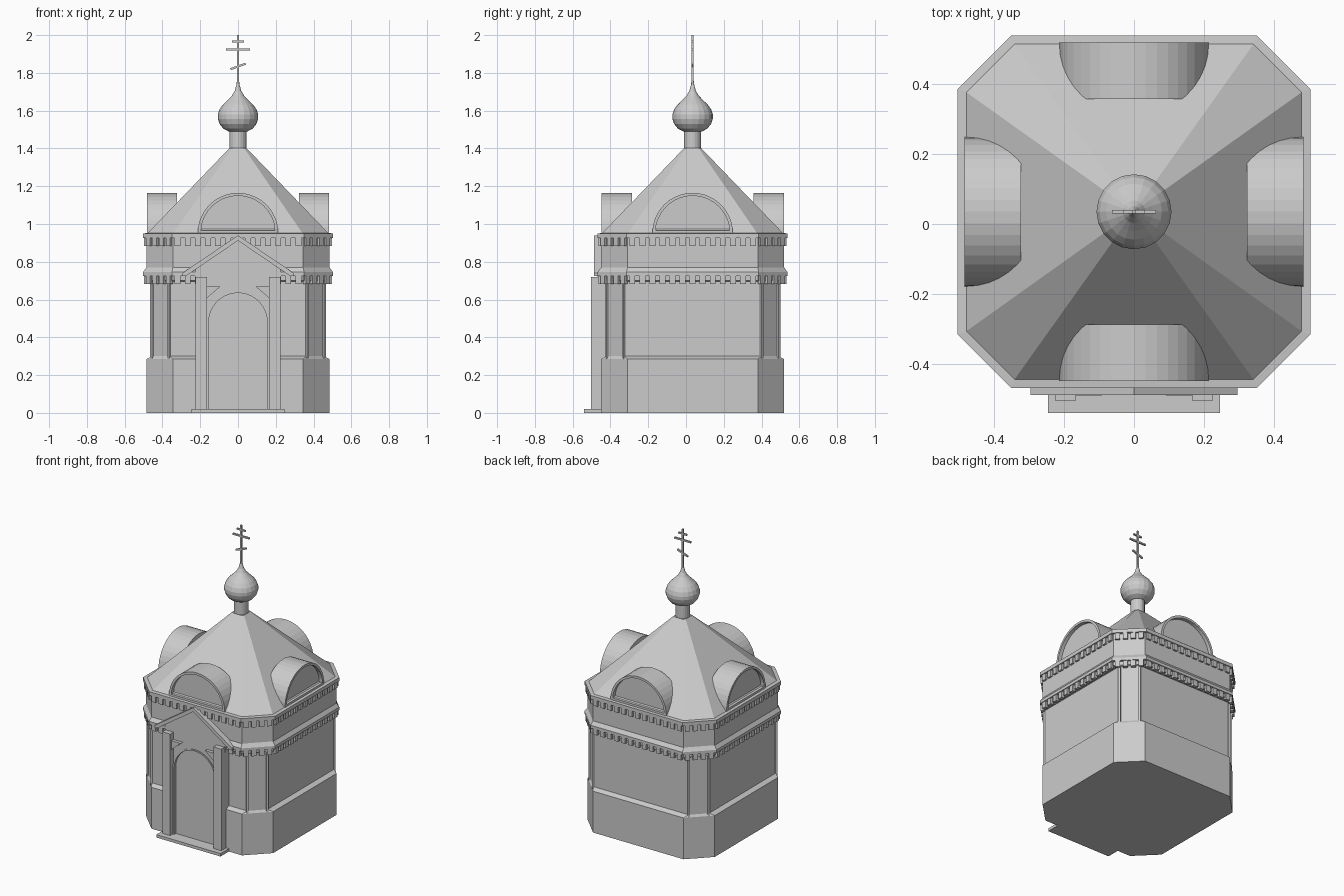
import bpy, bmesh, math
from mathutils import Matrix, Vector

if "Cube" in bpy.data.objects:
    bpy.data.objects.remove(bpy.data.objects["Cube"])

CY = 0.035  # centre of the building in y (the porch pushes it back)
stone = bpy.data.materials.new("grey stone")
stone.diffuse_color = (0.6, 0.6, 0.6, 1)
stone.use_nodes = True
stone.node_tree.nodes["Principled BSDF"].inputs["Base Color"].default_value = stone.diffuse_color


def finish(name, bm):
    bmesh.ops.recalc_face_normals(bm, faces=bm.faces)
    me = bpy.data.meshes.new(name)
    bm.to_mesh(me)
    bm.free()
    me.materials.append(stone)
    ob = bpy.data.objects.new(name, me)
    bpy.context.collection.objects.link(ob)
    return ob


def loft(name, rings):
    """Closed solid through rings of points."""
    bm = bmesh.new()
    vs = [[bm.verts.new(p) for p in r] for r in rings]
    n = len(vs[0])
    for lo, hi in zip(vs, vs[1:]):
        for i in range(n):
            j = (i + 1) % n
            bm.faces.new((lo[i], lo[j], hi[j], hi[i]))
    bm.faces.new(vs[0])
    bm.faces.new(vs[-1])
    return finish(name, bm)


def octagon(a, b, z):
    """Chamfered square: a = half width, b = half length of the flat side."""
    pts = [(b, -a), (a, -b), (a, b), (b, a), (-b, a), (-a, b), (-a, -b), (-b, -a)]
    return [(x, y + CY, z) for x, y in pts]


def prism(name, xz, y0, y1):
    """Outline in x-z extruded along y."""
    return loft(name, [[(x, y, z) for x, z in xz] for y in (y0, y1)])


def add_box(bm, centre, size, rot=Matrix()):
    m = Matrix.Translation(centre) @ rot @ Matrix.Diagonal((*size, 1))
    bmesh.ops.create_cube(bm, size=1, matrix=m)


def box(name, x0, x1, y0, y1, z0, z1):
    bm = bmesh.new()
    add_box(bm, ((x0 + x1) / 2, (y0 + y1) / 2, (z0 + z1) / 2), (x1 - x0, y1 - y0, z1 - z0))
    return finish(name, bm)


def arc(r, zc, n):
    return [(r * math.cos(math.pi * i / n), zc + r * math.sin(math.pi * i / n)) for i in range(n + 1)]


# Walls: plinth, recessed panels, lower cornice, frieze, upper cornice
loft("walls", [octagon(*s) for s in (
    (0.485, 0.345, 0), (0.485, 0.345, 0.285), (0.455, 0.362, 0.30), (0.455, 0.362, 0.695),
    (0.485, 0.345, 0.70), (0.485, 0.345, 0.725), (0.503, 0.35, 0.725), (0.503, 0.35, 0.745),
    (0.485, 0.345, 0.77), (0.485, 0.345, 0.925), (0.503, 0.35, 0.925), (0.503, 0.35, 0.95),
    (0.48, 0.342, 0.952))])

# Corner strips framing the wall panels
bm = bmesh.new()
for k in range(4):
    turn = Matrix.Translation((0, CY, 0)) @ Matrix.Rotation(k * math.pi / 2, 4, 'Z')
    for s in (-1, 1):
        sec = [(0.357, 0.45), (0.357, 0.457), (0.365, 0.465), (0.375, 0.455), (0.368, 0.445)]
        lo = [bm.verts.new(turn @ Vector((s * x, y, 0.284))) for x, y in sec]
        hi = [bm.verts.new(turn @ Vector((s * x, y, 0.71))) for x, y in sec]
        for i in range(5):
            j = (i + 1) % 5
            bm.faces.new((lo[i], lo[j], hi[j], hi[i]))
        bm.faces.new(lo)
        bm.faces.new(hi)
finish("corner_strips", bm)

# Dentils under both cornices, on every octagon side
for name, z in (("lower_dentils", 0.705), ("upper_dentils", 0.904)):
    bm = bmesh.new()
    ring = [Vector(p) for p in octagon(0.487, 0.346, z)]
    for i, p in enumerate(ring):
        q = ring[(i + 1) % 8]
        d = q - p
        n = round(d.length / 0.054)
        rot = Matrix.Rotation(math.atan2(d.y, d.x), 4, 'Z')
        for k in range(n):
            add_box(bm, p + d * (k + 0.5) / n, (0.031, 0.022, 0.043), rot)
    finish(name, bm)

# Tent roof
loft("roof", [octagon(0.48, 0.342, 0.95), octagon(0.045, 0.032, 1.402)])

# Four half-round gables with recessed faces
for k, side in enumerate(("front", "right", "back", "left")):
    outer = [(0.213, 0.945)] + arc(0.213, 0.952, 20) + [(-0.213, 0.945)]
    inner = [(0.195, 0.966)] + arc(0.195, 0.967, 20)[0:] + [(-0.195, 0.966)]
    inner = [(x, min(z, 0.952 + math.sqrt(max(0.197 ** 2 - x * x, 0.0002)))) for x, z in inner]
    rings = [[(x, y, z) for x, z in prof] for prof, y in
             ((outer, -0.322), (outer, -0.483), (inner, -0.483), (inner, -0.458))]
    ob = loft(side + "_round_gable", rings)
    ob.matrix_world = Matrix.Translation((0, CY, 0)) @ Matrix.Rotation(k * math.pi / 2, 4, 'Z')

# Neck and onion dome turned on a profile
def lathe(name, prof, n):
    return loft(name, [[(r * math.cos(2 * math.pi * i / n), CY + r * math.sin(2 * math.pi * i / n), z)
                        for i in range(n)] for r, z in prof])


lathe("neck", [(0.045, 1.38), (0.045, 1.50)], 20)
lathe("onion_dome", [(0.05, 1.49), (0.078, 1.505), (0.098, 1.53), (0.107, 1.557), (0.107, 1.58),
                     (0.098, 1.607), (0.08, 1.632), (0.055, 1.656), (0.032, 1.68), (0.017, 1.705),
                     (0.009, 1.735), (0.005, 1.765)], 20)

# Cross with three bars
bm = bmesh.new()
add_box(bm, (0, CY, 1.87), (0.011, 0.011, 0.26))
add_box(bm, (0, CY, 1.967), (0.064, 0.011, 0.010))
add_box(bm, (0, CY, 1.924), (0.126, 0.011, 0.011))
add_box(bm, (0, CY, 1.834), (0.084, 0.011, 0.011), Matrix.Rotation(-math.radians(20), 4, 'Y'))
finish("cross", bm)

# Porch: step, pillars, brackets
box("porch_step", -0.245, 0.245, -0.54, -0.44, 0, 0.02)
for s, side in ((-1, "left"), (1, "right")):
    x0, x1 = sorted((s * 0.165, s * 0.225))
    box(side + "_pillar", x0, x1, -0.503, -0.435, 0.015, 0.72)
    prism(side + "_bracket", [(s * 0.165, 0.67), (s * 0.092, 0.67), (s * 0.165, 0.608)], -0.49, -0.44)

# Porch wall with arched opening, door set back inside
prism("porch_wall", [(0.225, 0.02)] + [(0.225, 0.765), (0, 0.92), (-0.225, 0.765), (-0.225, 0.02)]
      + [(-0.163, 0.02)] + arc(0.163, 0.48, 18)[::-1] + [(0.163, 0.02)], -0.468, -0.415)
prism("door_frame", [(0.164, 0.02)] + arc(0.164, 0.48, 18) + [(-0.164, 0.02), (-0.155, 0.02)]
      + arc(0.155, 0.48, 18)[::-1] + [(0.155, 0.02)], -0.474, -0.44)
prism("door", [(0.16, 0.02)] + arc(0.16, 0.48, 18) + [(-0.16, 0.02)], -0.456, -0.41)

# Porch gable: raking cornice
prism("porch_gable", [(0.295, 0.725), (0.295, 0.74), (0, 0.94), (-0.295, 0.74), (-0.295, 0.725),
                      (-0.275, 0.725), (0, 0.912), (0.275, 0.725)], -0.488, -0.43)
